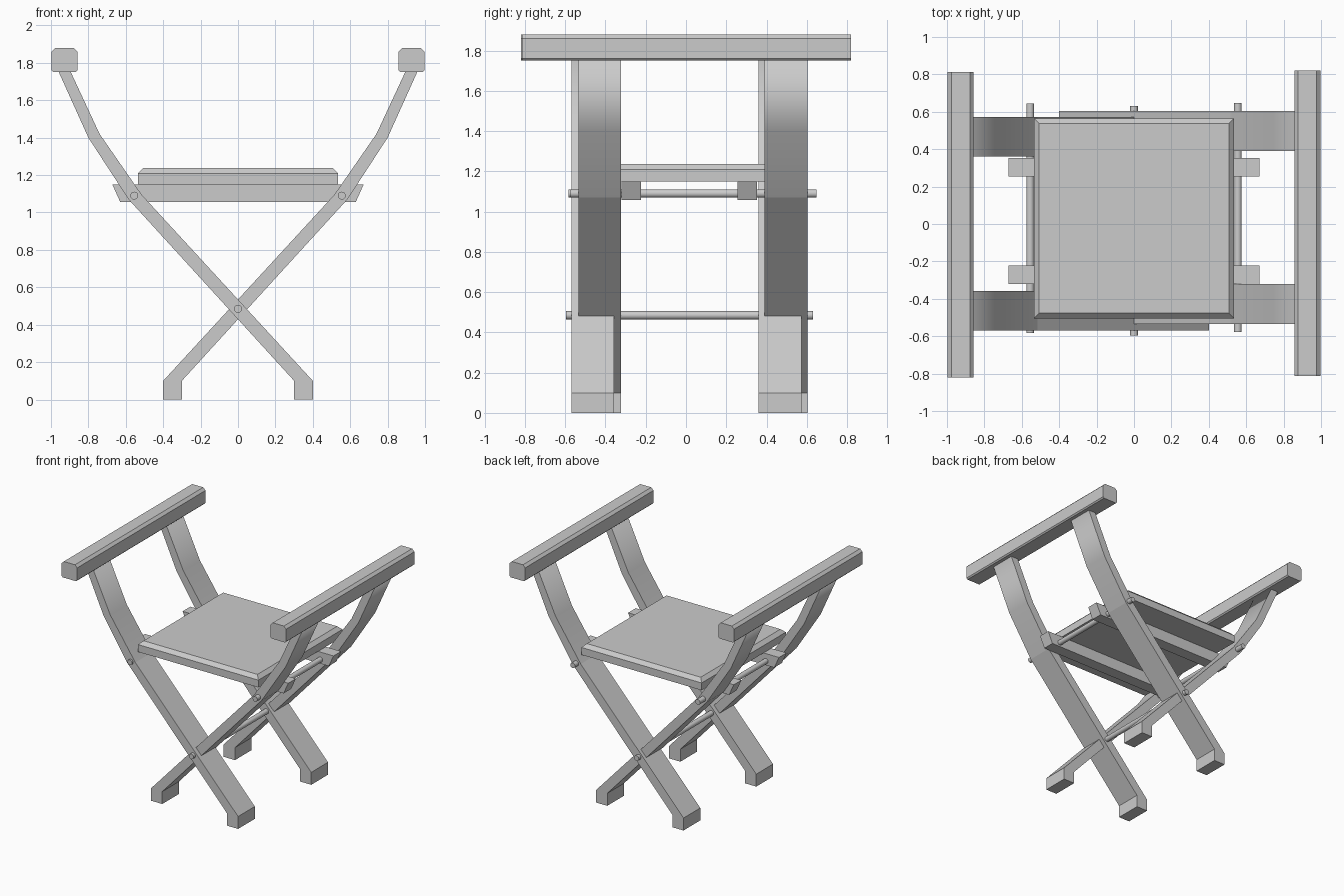
import bpy
import bmesh

cube = bpy.data.objects.get("Cube")
if cube:
    bpy.data.objects.remove(cube)

grey = bpy.data.materials.new("plain grey")
grey.use_nodes = True
COLOUR = (0.6, 0.6, 0.6, 1)
grey.diffuse_color = COLOUR
grey.node_tree.nodes["Principled BSDF"].inputs["Base Color"].default_value = COLOUR


def finish(name, bm):
    bmesh.ops.recalc_face_normals(bm, faces=bm.faces)
    mesh = bpy.data.meshes.new(name)
    bm.to_mesh(mesh)
    bm.free()
    mesh.materials.append(grey)
    obj = bpy.data.objects.new(name, mesh)
    bpy.context.collection.objects.link(obj)
    return obj


def extrude_profile(name, points, y0, y1, smooth_above=None):
    """Extrude an x-z outline along y; long faces above a height become smooth."""
    bm = bmesh.new()
    face = bm.faces.new([bm.verts.new((x, y0, z)) for x, z in points])
    new = bmesh.ops.extrude_face_region(bm, geom=[face])["geom"]
    moved = [v for v in new if isinstance(v, bmesh.types.BMVert)]
    bmesh.ops.translate(bm, verts=moved, vec=(0, y1 - y0, 0))
    if smooth_above is not None:
        for f in bm.faces:
            f.smooth = len(f.verts) == 4 and min(v.co.z for v in f.verts) > smooth_above
    return finish(name, bm)


def rod(name, x, z, y0, y1, radius=0.021):
    bpy.ops.mesh.primitive_cylinder_add(
        vertices=24, radius=radius, depth=y1 - y0,
        location=(x, (y0 + y1) / 2, z), rotation=(1.5708, 0, 0))
    obj = bpy.context.object
    obj.name = name
    obj.data.materials.append(grey)
    bpy.ops.object.shade_smooth_by_angle()


# Crossing legs: foot, straight diagonal, then the curved upper part
lower_edge = [(-0.30, 0), (-0.30, 0.10), (0.585, 1.07), (0.80, 1.40), (0.967, 1.77)]
upper_edge = [(0.903, 1.77), (0.74, 1.42), (0.515, 1.095), (-0.40, 0.10), (-0.40, 0)]
outline = lower_edge + upper_edge
mirrored = [(-x, z) for x, z in outline]
for place, right_y, left_y in (("front", -0.535, -0.57), ("back", 0.39, 0.36)):
    extrude_profile(place + "_leg_rising_left", outline, right_y, right_y + 0.213, 1.05)
    extrude_profile(place + "_leg_rising_right", mirrored, left_y, left_y + 0.213, 1.05)

# Arm rests with chamfered long edges
for side, sx, shift in (("left", 1, 0.004), ("right", -1, -0.004)):
    a, b, c = 0.858, 0.997, 0.02
    z0, z1 = 1.75, 1.88
    section = [(a + c / 2, z0), (b - c / 2, z0), (b, z0 + c / 2), (b, z1 - c),
               (b - c, z1), (a + c, z1), (a, z1 - c), (a, z0 + c / 2)]
    extrude_profile(side + "_arm_rest", [(sx * x, z) for x, z in section],
                    -0.816 + shift, 0.816 + shift)

# Pivot rods
rod("left_seat_rod", 0.555, 1.09, -0.577, 0.648)
rod("right_seat_rod", -0.555, 1.09, -0.583, 0.643)
rod("crossing_rod", 0, 0.485, -0.595, 0.63)

# Rails under the seat, with slanted ends
rail = [(-0.672, 1.15), (0.672, 1.15), (0.63, 1.057), (-0.63, 1.057)]
extrude_profile("front_seat_rail", rail, -0.32, -0.223)
extrude_profile("back_seat_rail", rail, 0.255, 0.352)

# Seat board with a chamfered top rim
bm = bmesh.new()
bmesh.ops.create_cube(bm, size=1)
for v in bm.verts:
    v.co.x *= 1.07
    v.co.y = v.co.y * 1.07 + 0.03
    v.co.z = 1.15 if v.co.z < 0 else 1.237
rim = [e for e in bm.edges if all(v.co.z > 1.2 for v in e.verts)]
bmesh.ops.bevel(bm, geom=rim, offset=0.028, segments=1, affect='EDGES')
finish("seat", bm)
